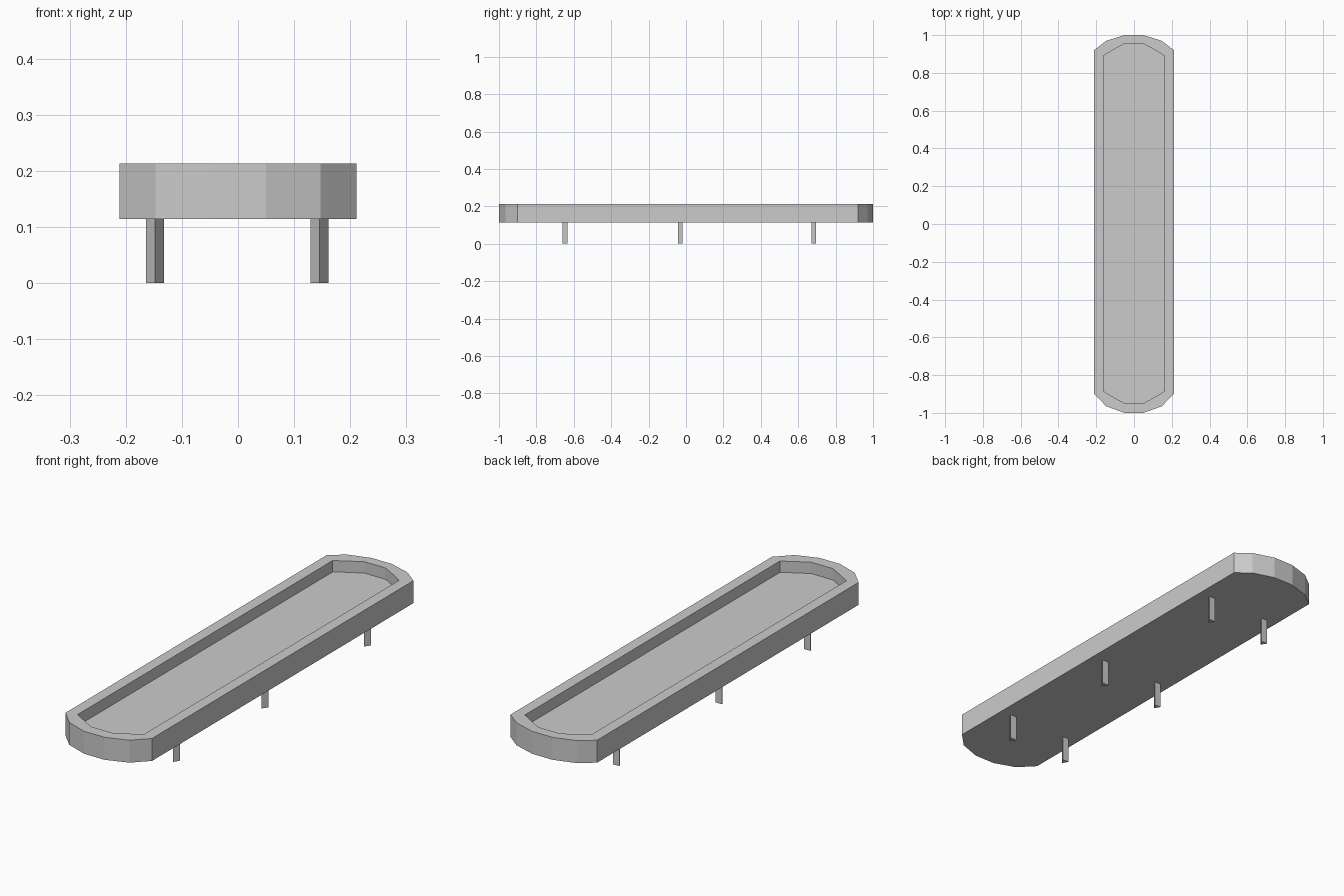
import bpy
import bmesh

cube = bpy.data.objects.get("Cube")
if cube:
    bpy.data.objects.remove(cube, do_unlink=True)

# Single plain grey
grey = bpy.data.materials.new("plain grey")
grey.use_nodes = True
colour = (0.6, 0.6, 0.6, 1)
grey.diffuse_color = colour
grey.node_tree.nodes["Principled BSDF"].inputs["Base Color"].default_value = colour


def finish(name, bm):
    bmesh.ops.recalc_face_normals(bm, faces=bm.faces)
    mesh = bpy.data.meshes.new(name)
    bm.to_mesh(mesh)
    bm.free()
    mesh.materials.append(grey)
    obj = bpy.data.objects.new(name, mesh)
    bpy.context.collection.objects.link(obj)
    return obj


def outline(back, front):
    """Closed plan outline from the right half of each rounded end."""
    mirror = lambda pts: [(-x, y) for x, y in pts]
    return back + mirror(back[::-1]) + mirror(front) + front[::-1]


def loft(name, rings):
    """Join outlines at successive heights and cap both ends."""
    bm = bmesh.new()
    loops = [[bm.verts.new((x, y, z)) for x, y in pts] for pts, z in rings]
    for a, b in zip(loops, loops[1:]):
        for i in range(len(a)):
            j = (i + 1) % len(a)
            bm.faces.new((a[i], a[j], b[j], b[i]))
    bm.faces.new(loops[0][::-1])
    bm.faces.new(loops[-1])
    return finish(name, bm)


# Tray: outer wall, flat rim, inner wall and sunken floor
outer = outline([(0.211, 0.92), (0.147, 0.97), (0.05, 1.0)],
                [(0.211, -0.9), (0.147, -0.965), (0.05, -1.0)])
inner = outline([(0.162, 0.89), (0.12, 0.916), (0.052, 0.954)],
                [(0.162, -0.885), (0.12, -0.91), (0.052, -0.948)])
BASE, FLOOR, RIM = 0.114, 0.163, 0.213
loft("tray", [(outer, BASE), (outer, RIM), (inner, RIM), (inner, FLOOR)])

# Three pairs of triangular legs, each with an edge toward the front
for row, y in (("front", -0.66), ("middle", -0.044), ("back", 0.67)):
    for side, x in (("right", -0.148), ("left", 0.145)):
        section = [(x, y), (x + 0.016, y + 0.026), (x - 0.016, y + 0.026)]
        loft(f"{row}_{side}_leg", [(section, 0), (section, BASE)])
